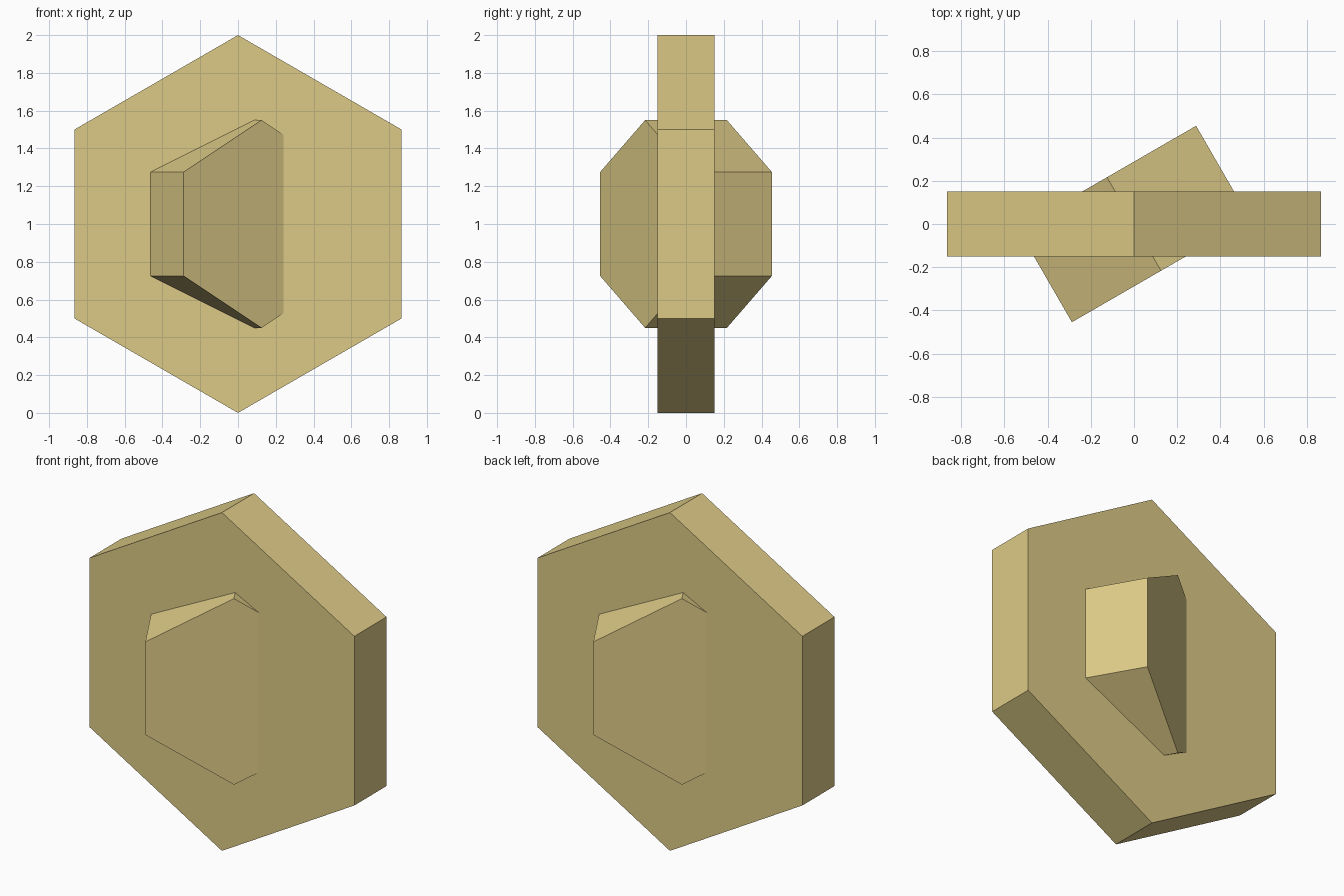
import bpy, math

if "Cube" in bpy.data.objects:
    bpy.data.objects.remove(bpy.data.objects["Cube"])

# One flat sand colour for everything
sand = bpy.data.materials.new("sand")
sand.diffuse_color = (0.72, 0.59, 0.24, 1.0)
sand.use_nodes = True
sand.node_tree.nodes["Principled BSDF"].inputs["Base Color"].default_value = sand.diffuse_color


def hex_plate(name, radius, thickness, turn):
    """Upright hexagonal plate, points up and down, turned about z."""
    bpy.ops.mesh.primitive_cylinder_add(vertices=6, radius=radius, depth=thickness)
    ob = bpy.context.object
    ob.name = name
    # Stand the plate up so that its axis lies along y
    ob.rotation_euler = (math.radians(90), 0, math.radians(turn))
    ob.location = (0, 0, 1)
    ob.data.materials.append(sand)
    return ob


# Large plate facing forward
hex_plate("large_plate", 1.0, 0.3, 0)

# Small thick plate passing through it at an angle
hex_plate("small_plate", 0.55, 0.5, 30)
